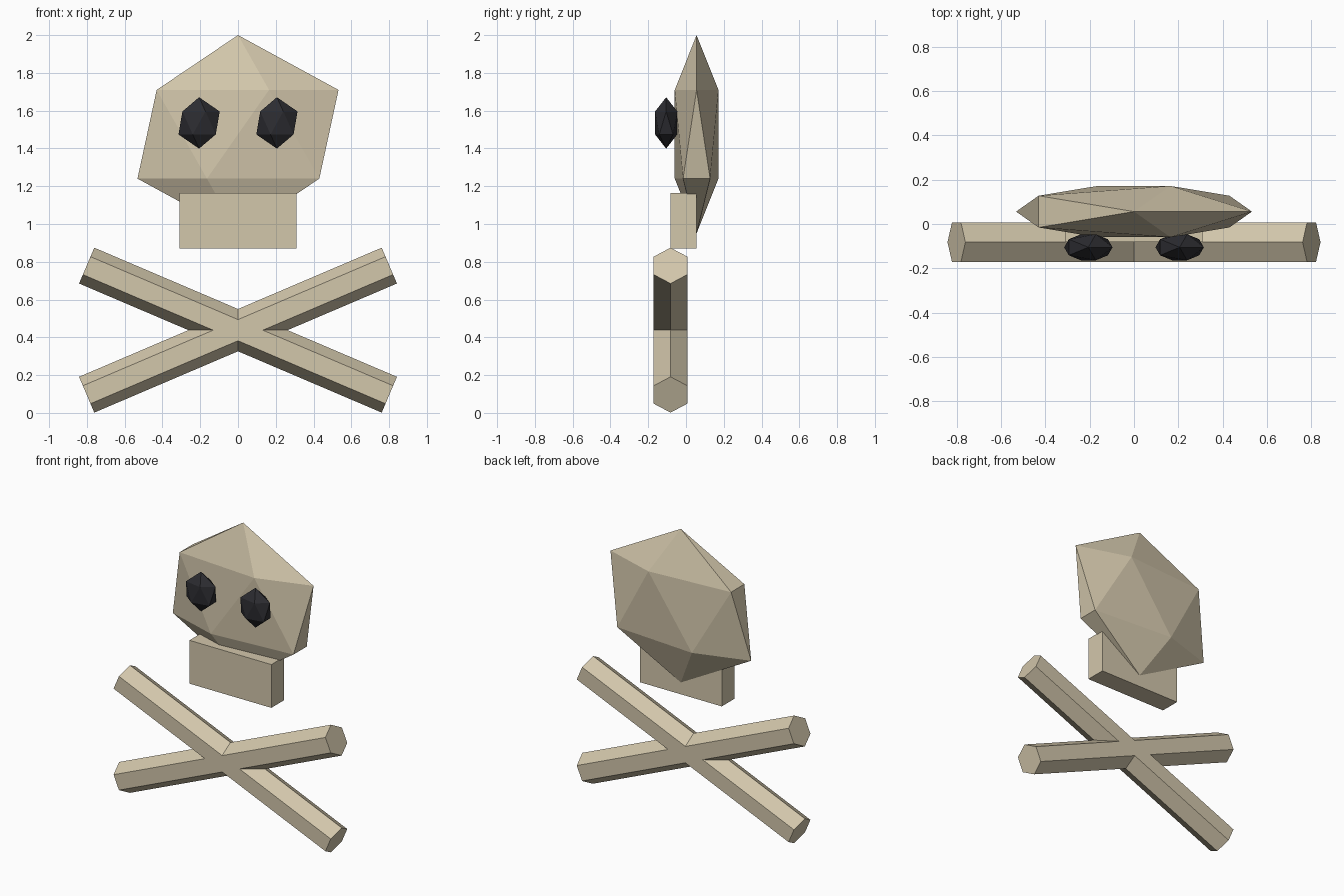
import bpy, bmesh
from math import sin, cos, tau, radians
from mathutils import Matrix, Vector

if "Cube" in bpy.data.objects:
    bpy.data.objects.remove(bpy.data.objects["Cube"])


def material(name, rgb):
    mat = bpy.data.materials.new(name)
    mat.diffuse_color = (*rgb, 1)
    mat.use_nodes = True
    mat.node_tree.nodes["Principled BSDF"].inputs["Base Color"].default_value = mat.diffuse_color
    return mat


bone_mat = material("bone", (0.65, 0.57, 0.41))
dark_mat = material("dark", (0.025, 0.025, 0.03))


def add_object(name, bm, mat):
    bmesh.ops.recalc_face_normals(bm, faces=bm.faces)
    mesh = bpy.data.meshes.new(name)
    bm.to_mesh(mesh)
    bm.free()
    mesh.materials.append(mat)
    obj = bpy.data.objects.new(name, mesh)
    bpy.context.collection.objects.link(obj)
    return obj


def placed(center, scale):
    return Matrix.Translation(center) @ Matrix.Diagonal((*scale, 1))


def gem(name, center, radii, mat):
    bm = bmesh.new()
    bmesh.ops.create_icosphere(bm, subdivisions=1, radius=1)
    bm.transform(placed(center, radii))
    return add_object(name, bm, mat)


def bone(name, angle):
    # hexagonal bar along x with its ridges up and down, tilted about y
    half, radius = 0.871, 0.103
    bm = bmesh.new()
    ring = [bm.verts.new((-half, radius * sin(i * tau / 6), radius * cos(i * tau / 6)))
            for i in range(6)]
    face = bm.faces.new(ring)
    ext = bmesh.ops.extrude_face_region(bm, geom=[face], use_keep_orig=True)
    moved = [g for g in ext["geom"] if isinstance(g, bmesh.types.BMVert)]
    bmesh.ops.translate(bm, verts=moved, vec=Vector((2 * half, 0, 0)))
    bm.transform(Matrix.Translation((0, -0.082, 0.438)) @ Matrix.Rotation(angle, 4, "Y"))
    return add_object(name, bm, bone_mat)


# cranium: flattened icosahedron
gem("cranium", (0, 0.056, 1.475), (0.595, 0.136, 0.525), bone_mat)

# eye sockets
for side, x in (("left", -0.206), ("right", 0.206)):
    gem(f"eye_socket_{side}", (x, -0.105, 1.535), (0.122, 0.069, 0.136), dark_mat)

# jaw block
jaw = bmesh.new()
bmesh.ops.create_cube(jaw, size=1)
jaw.transform(placed((0, -0.013, 1.017), (0.62, 0.138, 0.296)))
add_object("jaw", jaw, bone_mat)

# crossed bones
bone("crossed_bone_rising", radians(-23.1))
bone("crossed_bone_falling", radians(23.1))
